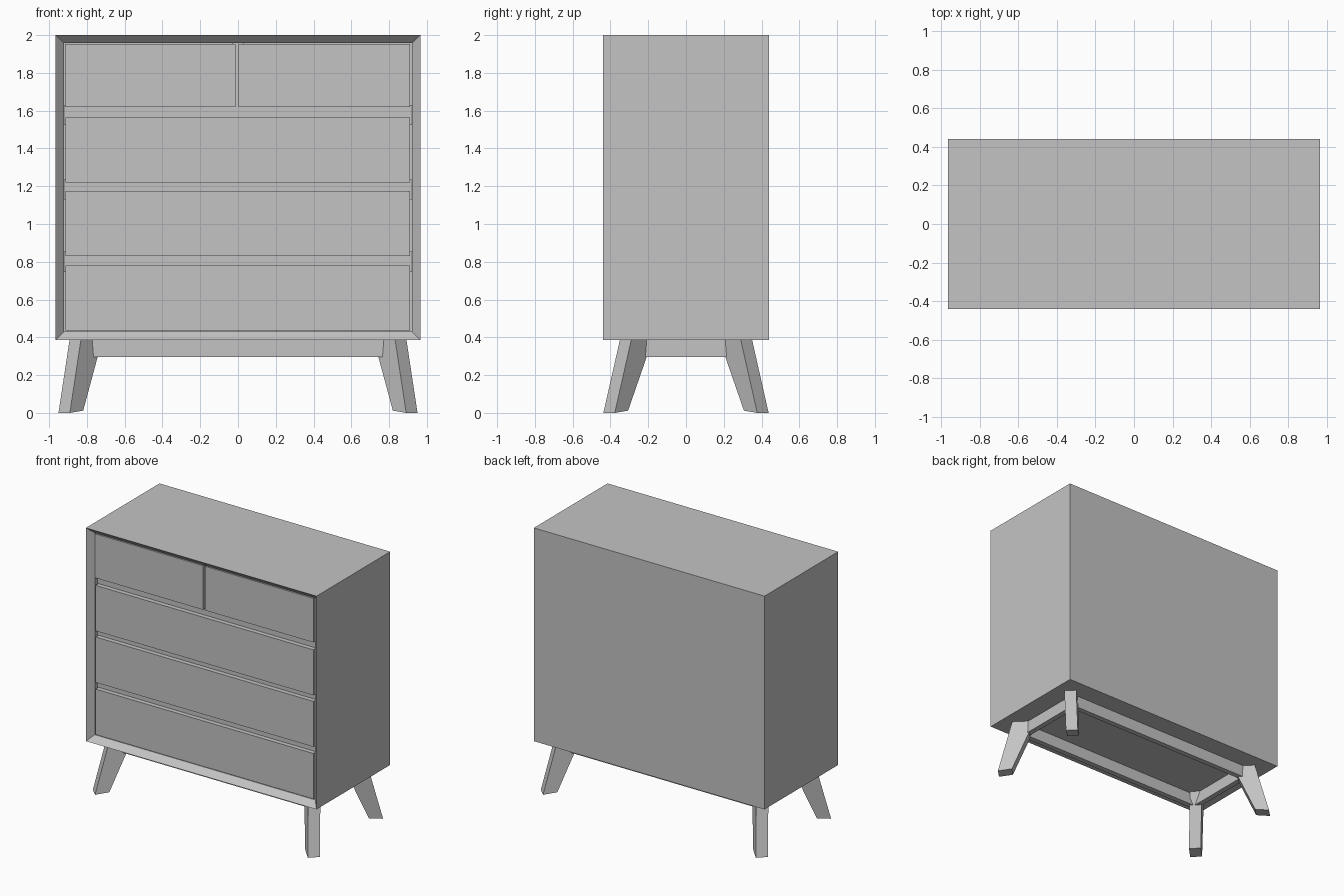
import bpy, bmesh, math
from mathutils import Vector

if "Cube" in bpy.data.objects:
    bpy.data.objects.remove(bpy.data.objects["Cube"])

grey = bpy.data.materials.new("grey")
grey.diffuse_color = (0.55, 0.55, 0.55, 1)
grey.use_nodes = True
grey.node_tree.nodes["Principled BSDF"].inputs["Base Color"].default_value = grey.diffuse_color


def add_mesh(name, bm):
    bmesh.ops.recalc_face_normals(bm, faces=bm.faces)
    me = bpy.data.meshes.new(name)
    bm.to_mesh(me)
    bm.free()
    me.materials.append(grey)
    ob = bpy.data.objects.new(name, me)
    bpy.context.collection.objects.link(ob)
    return ob


def loft(name, rings):
    """Skin a list of four-point rings and cap both ends."""
    bm = bmesh.new()
    vs = [[bm.verts.new(p) for p in r] for r in rings]
    for a, b in zip(vs, vs[1:]):
        for i in range(4):
            j = (i + 1) % 4
            bm.faces.new((a[i], a[j], b[j], b[i]))
    bm.faces.new(vs[0])
    bm.faces.new(vs[-1])
    return add_mesh(name, bm)


def rect(x0, x1, z0, z1, y):
    return [(x0, y, z0), (x1, y, z0), (x1, y, z1), (x0, y, z1)]


def box(name, x0, x1, y0, y1, z0, z1):
    return loft(name, [rect(x0, x1, z0, z1, y0), rect(x0, x1, z0, z1, y1)])


# Cabinet shell: closed back, bevelled front lip, open cavity
loft("cabinet_shell", [
    rect(-0.965, 0.965, 0.387, 2.0, 0.44),
    rect(-0.965, 0.965, 0.387, 2.0, -0.44),
    rect(-0.922, 0.922, 0.43, 1.957, -0.395),
    rect(-0.922, 0.922, 0.43, 1.957, 0.40),
])

# Drawers: two small on top, three wide below
FRONT, BACK = -0.40, 0.36
drawers = [(-0.915, -0.012, 1.62, 1.953), (0.003, 0.91, 1.62, 1.953)]
drawers += [(-0.912, 0.91, z, z + 0.344) for z in (1.22, 0.83, 0.436)]
for i, (x0, x1, z0, z1) in enumerate(drawers):
    box(f"drawer_{i + 1}", x0, x1, FRONT, BACK, z0, z1)

# Rails in the finger gaps between rows, and the upper divider
for i, (z0, z1) in enumerate([(1.525, 1.63), (1.13, 1.235), (0.745, 0.855)]):
    box(f"rail_{i + 1}", -0.922, 0.922, -0.365, 0.38, z0, z1)
box("divider", -0.03, 0.03, -0.365, 0.38, 1.61, 1.957)

# Apron frame under the cabinet
for s, side in ((-1, "front"), (1, "back")):
    y0, y1 = sorted((s * 0.29, s * 0.25))
    box(f"apron_{side}", -0.81, 0.81, y0, y1, 0.297, 0.387)
for s, side in ((-1, "left"), (1, "right")):
    x0, x1 = sorted((s * 0.81, s * 0.77))
    box(f"apron_{side}", x0, x1, -0.27, 0.27, 0.297, 0.387)

# Splayed legs: tapered bars turned to the corners
for sx, xname in ((-1, "left"), (1, "right")):
    for sy, yname in ((-1, "front"), (1, "back")):
        out = Vector((sx, sy, 0)).normalized()
        across = Vector((-out.y, out.x, 0))

        def section(cx, cy, z, length, thick, lift=0.0):
            c = Vector((sx * cx, sy * cy, z))
            return [c + out * a * length / 2 + across * b * thick / 2
                    + Vector((0, 0, lift if a < 0 else 0))
                    for a, b in ((1, 1), (1, -1), (-1, -1), (-1, 1))]

        loft(f"leg_{yname}_{xname}", [
            section(0.885, 0.372, 0.0, 0.10, 0.085, 0.012),
            section(0.805, 0.263, 0.388, 0.16, 0.085),
        ])
